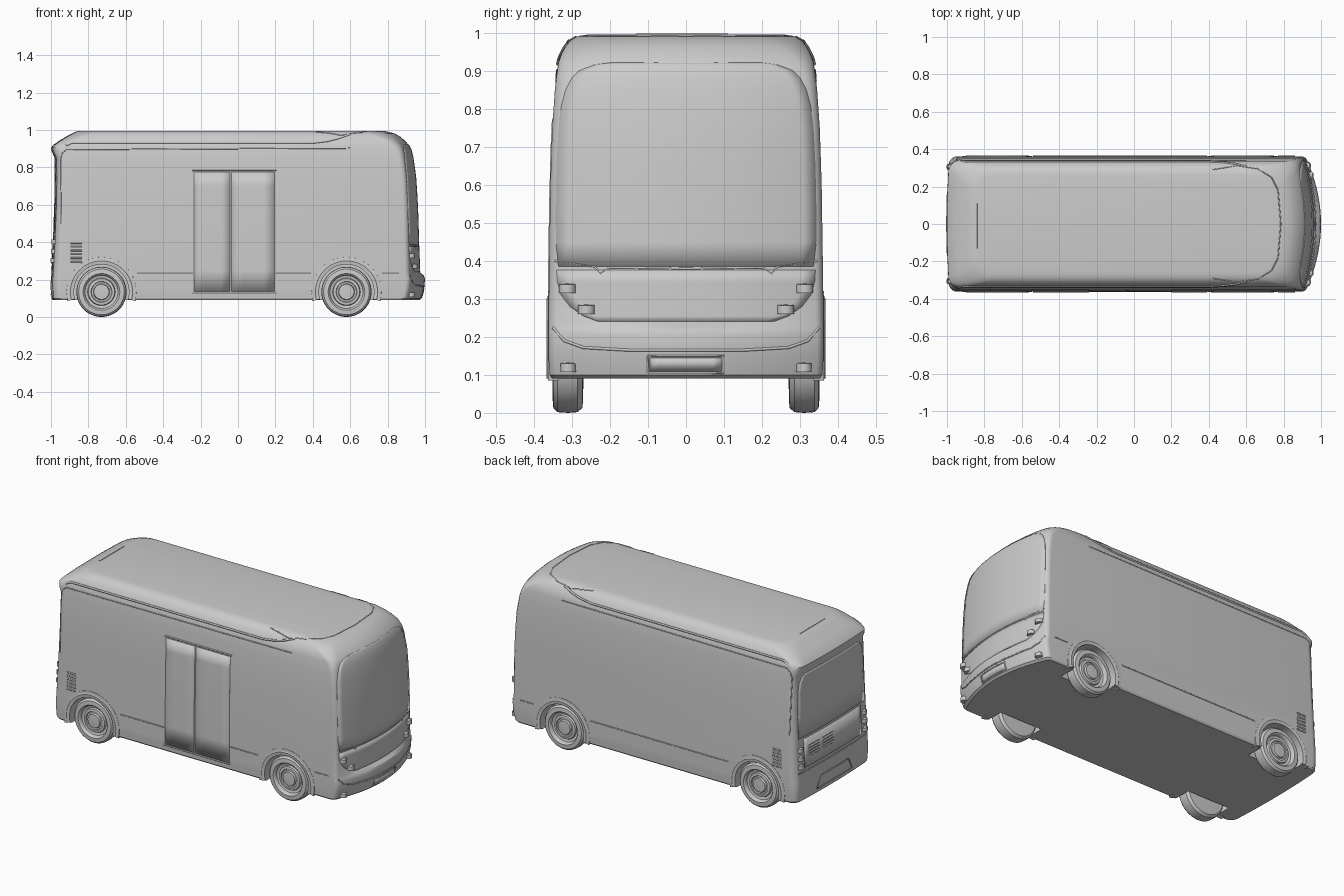
import bpy, bmesh, math
from mathutils import Vector
from mathutils.bvhtree import BVHTree

if "Cube" in bpy.data.objects:
    bpy.data.objects.remove(bpy.data.objects["Cube"])


def make(name, bm, smooth=True):
    bmesh.ops.recalc_face_normals(bm, faces=bm.faces[:])
    me = bpy.data.meshes.new(name)
    bm.to_mesh(me)
    bm.free()
    ob = bpy.data.objects.new(name, me)
    bpy.context.collection.objects.link(ob)
    if smooth:
        shade(ob)
    return ob


def shade(ob):
    bpy.ops.object.select_all(action='DESELECT')
    ob.select_set(True)
    bpy.context.view_layer.objects.active = ob
    bpy.ops.object.shade_smooth_by_angle(angle=math.radians(28))


def loft(rings):
    """Closed skin through equal-length rings, capped at both ends."""
    bm = bmesh.new()
    vs = [[bm.verts.new(p) for p in r] for r in rings]
    n = len(rings[0])
    for a, b in zip(vs, vs[1:]):
        for j in range(n):
            k = (j + 1) % n
            bm.faces.new((a[j], a[k], b[k], b[j]))
    bm.faces.new(vs[0][::-1])
    bm.faces.new(vs[-1])
    return bm


def lathe(name, profile, centre, axis, n=40):
    """Revolve (radius, distance) pairs around an axis."""
    q = Vector(axis).to_track_quat('Z', 'Y')
    rings = [[Vector(centre) + q @ Vector((r * math.cos(2 * math.pi * i / n),
              r * math.sin(2 * math.pi * i / n), d)) for i in range(n)] for r, d in profile]
    return make(name, loft(rings))


# --- body shell: plan outlines stacked upward ---
def end_outline(xf, w, r, b):
    th = math.atan(2 * b / w)
    ye = w - r + r * math.sin(th)
    cx = xf - b * (ye / w) ** 2 - r * math.cos(th)
    half = [(xf - b * (ye * i / 8 / w) ** 2, ye * i / 8) for i in range(8)]
    for i in range(8):
        a = th + (math.pi / 2 - th) * i / 7
        half.append((cx + r * math.cos(a), w - r + r * math.sin(a)))
    return [(x, -y) for x, y in half[:0:-1]] + half


# z, rear x, front x, half width, front radius, front bulge
LEVELS = [(.090, -.990, .970, .352, .03, .085), (.100, -.997, .982, .359, .03, .085),
          (.150, -1.00, .995, .362, .03, .085), (.205, -1.00, 1.00, .362, .03, .085),
          (.222, -.998, .994, .362, .03, .082), (.240, -.997, .972, .362, .03, .062),
          (.400, -.988, .966, .360, .03, .058), (.600, -.980, .960, .357, .03, .056),
          (.750, -.978, .950, .352, .03, .054), (.850, -.980, .936, .345, .035, .052),
          (.885, -.996, .928, .341, .04, .052), (.905, -1.00, .921, .338, .05, .053),
          (.922, -.985, .911, .336, .06, .054), (.945, -.952, .890, .328, .08, .055),
          (.965, -.918, .866, .317, .10, .056), (.980, -.890, .840, .305, .12, .057),
          (.990, -.870, .805, .288, .13, .057), (.995, -.850, .765, .262, .13, .055)]
rings = []
for z, xr, xf, w, r, b in LEVELS:
    out = end_outline(xf, w, r, b) + [(-x, -y) for x, y in end_outline(-xr, w, r * .7 + .025, .012)]
    rings.append([(x, y, z) for x, y in out])
bm = loft(rings)
tree = BVHTree.FromBMesh(bm)
body = make("body_shell", bm, False)

# --- wheel wells, wheels and arch flares ---
WHEEL_R = .134
for end, wx in (("rear", -.73), ("front", .58)):
    for side, s in (("right", -1), ("left", 1)):
        c, ax = (wx, 0, WHEEL_R), (0, s, 0)
        cut = lathe("well_cutter", [(.148, .25), (.148, .5)], c, ax)
        cut.hide_render = True
        m = body.modifiers.new("well", 'BOOLEAN')
        m.operation, m.object = 'DIFFERENCE', cut
        bpy.context.view_layer.objects.active = body
        bpy.ops.object.modifier_apply(modifier=m.name)
        bpy.data.objects.remove(cut)
        lathe(f"{end}_{side}_wheel",
              [(.06, .27), (.12, .272), (.132, .285), (WHEEL_R, .31), (.132, .338), (.122, .349),
               (.098, .351), (.092, .345), (.088, .330), (.074, .326), (.070, .336), (.056, .338),
               (.053, .332), (.044, .332), (.040, .342), (.001, .344)], c, ax, 48)
        sec = [(.147, .335), (.147, .364), (.166, .367), (.170, .364), (.186, .363), (.189, .335)]
        arc = []
        for i in range(33):
            a = math.radians(-15 + 210 * i / 32)
            arc.append([(wx + r * math.cos(a), s * y, WHEEL_R + r * math.sin(a)) for r, y in sec])
        make(f"{end}_{side}_arch_flare", loft(arc))
shade(body)

# --- helpers that lay detail onto the shell ---
VIEWS = {'front': (lambda u, v: (2, u, v), (-1, 0, 0)), 'rear': (lambda u, v: (-2, u, v), (1, 0, 0)),
         'right': (lambda u, v: (u, -2, v), (0, 1, 0)), 'left': (lambda u, v: (u, 2, v), (0, -1, 0)),
         'top': (lambda u, v: (u, v, 2), (0, 0, -1))}


def project(view, u, v):
    place, d = VIEWS[view]
    hit, nor, _, _ = tree.ray_cast(Vector(place(u, v)), Vector(d))
    if hit is None:
        hit, nor, _, _ = tree.find_nearest(Vector(place(u, v)) + Vector(d))
    return hit, nor


def patch(name, view, rows, off=.003, cols=20):
    """Thin raised panel from rows of (v, u0, u1)."""
    bm = bmesh.new()
    grid = []
    for v, u0, u1 in rows:
        line = []
        for i in range(cols + 1):
            p, n = project(view, u0 + (u1 - u0) * i / cols, v)
            line.append(bm.verts.new(p + n * off))
        grid.append(line)
    for a, b in zip(grid, grid[1:]):
        for i in range(cols):
            bm.faces.new((a[i], a[i + 1], b[i + 1], b[i]))
    ob = make(name, bm)
    m = ob.modifiers.new("thickness", 'SOLIDIFY')
    m.thickness, m.offset = .005, 0
    return ob


def trim(name, view, pts, width=.003, closed=False):
    """Thin bead following the shell."""
    if closed:
        pts = pts + pts[:1]
    path = []
    for (u0, v0), (u1, v1) in zip(pts, pts[1:]):
        n = max(1, int(math.hypot(u1 - u0, v1 - v0) / .04))
        path += [(u0 + (u1 - u0) * i / n, v0 + (v1 - v0) * i / n) for i in range(n)]
    path.append(pts[-1])
    cu = bpy.data.curves.new(name, 'CURVE')
    cu.dimensions, cu.bevel_depth, cu.bevel_resolution = '3D', width, 1
    sp = cu.splines.new('POLY')
    sp.points.add(len(path) - 1)
    for q, (u, v) in zip(sp.points, path):
        q.co = (*project(view, u, v)[0], 1)
    bpy.context.collection.objects.link(bpy.data.objects.new(name, cu))


def mirror(pts):
    return pts + [(-u, v) for u, v in pts[::-1] if u]


def lamp(name, view, u, v, r):
    p, n = project(view, u, v)
    lathe(name, [(r * 1.2, -.02), (r * 1.2, .003), (r, .004), (r * .92, -.001),
                 (r * .7, .003), (.001, .006)], p, n, 24)


# --- front end ---
def sym(rows):
    return [(z, -w, w) for z, w in rows]


patch("windscreen", 'front', sym([(.385, .335), (.45, .342), (.55, .342), (.65, .34), (.75, .335),
      (.81, .327), (.85, .316), (.88, .30), (.90, .28), (.915, .24), (.92, .20)]))
patch("front_mask", 'front', sym([(.24, .23), (.255, .27), (.28, .305), (.31, .328), (.345, .338), (.376, .34)]))
trim("windscreen_sill", 'front', mirror([(-.345, .40), (-.24, .385), (-.225, .367), (-.20, .383), (0, .380)]))
trim("bumper_lip", 'front', mirror([(-.35, .225), (-.32, .19), (-.27, .172), (-.15, .165)]), .004)
trim("front_plate_frame", 'front', [(-.1, .105), (.1, .105), (.1, .15), (-.1, .15)], .003, True)
patch("front_plate", 'front', [(.11, -.095, .095), (.145, -.095, .095)], .003, 8)

# --- rear end ---
patch("rear_window", 'rear', sym([(.47, .315), (.60, .315), (.75, .31), (.80, .30), (.83, .28), (.845, .25)]))
patch("engine_hatch", 'rear', sym([(.285, .27), (.36, .27), (.455, .27)]))
for i in range(5):
    for u in (.055, .185):
        trim("hatch_louvre", 'rear', [(u - .05, .345 + i * .016), (u + .05, .345 + i * .016)], .006)
trim("rear_bumper_seam", 'rear', [(-.33, .265), (.33, .265)], .004)
trim("rear_plate_recess", 'rear', [(-.17, .12), (.17, .12), (.13, .19), (-.13, .19)], .004, True)

for s in (-1, 1):
    lamp("headlight", 'front', s * .312, .335, .019)
    lamp("indicator", 'front', s * .262, .28, .019)
    lamp("fog_lamp", 'front', s * .31, .127, .017)
    for z in (.31, .36, .41):
        lamp("tail_lamp", 'rear', s * .305, z, .016)

# --- both sides ---
for side in ('right', 'left'):
    trim(side + "_window_seam", side, [(-.945, .50), (-.95, .84), (-.94, .875), (-.915, .895), (.6, .902)])
    trim(side + "_roof_rail", side, [(-.92, .918), (-.89, .932), (.40, .932), (.48, .942),
                                     (.54, .957), (.60, .977)], .006)
    breaks = [(-.54, -.24), (.20, .39)] if side == 'right' else [(-.54, .39)]
    for a, b in breaks + [(.77, .86)]:
        trim(side + "_skirt_seam", side, [(a, .235), (b, .235)])
    for i in range(6):
        trim(side + "_vent_slat", side, [(-.895, .295 + i * .02), (-.835, .295 + i * .02)], .005)

# --- passenger door, one side only ---
levels = [.135, .25, .4, .55, .7, .775]
patch("door_rear_leaf", 'right', [(z, -.235, -.042) for z in levels], .001, 4)
patch("door_front_leaf", 'right', [(z, -.034, .195) for z in levels], .001, 4)
trim("door_header", 'right', [(-.245, .785), (.205, .785)], .005)
trim("door_sill", 'right', [(-.245, .128), (.205, .128)], .004)

# --- roof ---
trim("roof_front_seam", 'top', [(.42, -.29), (.55, -.312), (.66, -.295), (.735, -.25), (.77, -.18), (.785, 0),
                                (.77, .18), (.735, .25), (.66, .295), (.55, .312), (.42, .29)])
trim("roof_rear_seam", 'top', [(-.84, -.13), (-.84, .11)])
